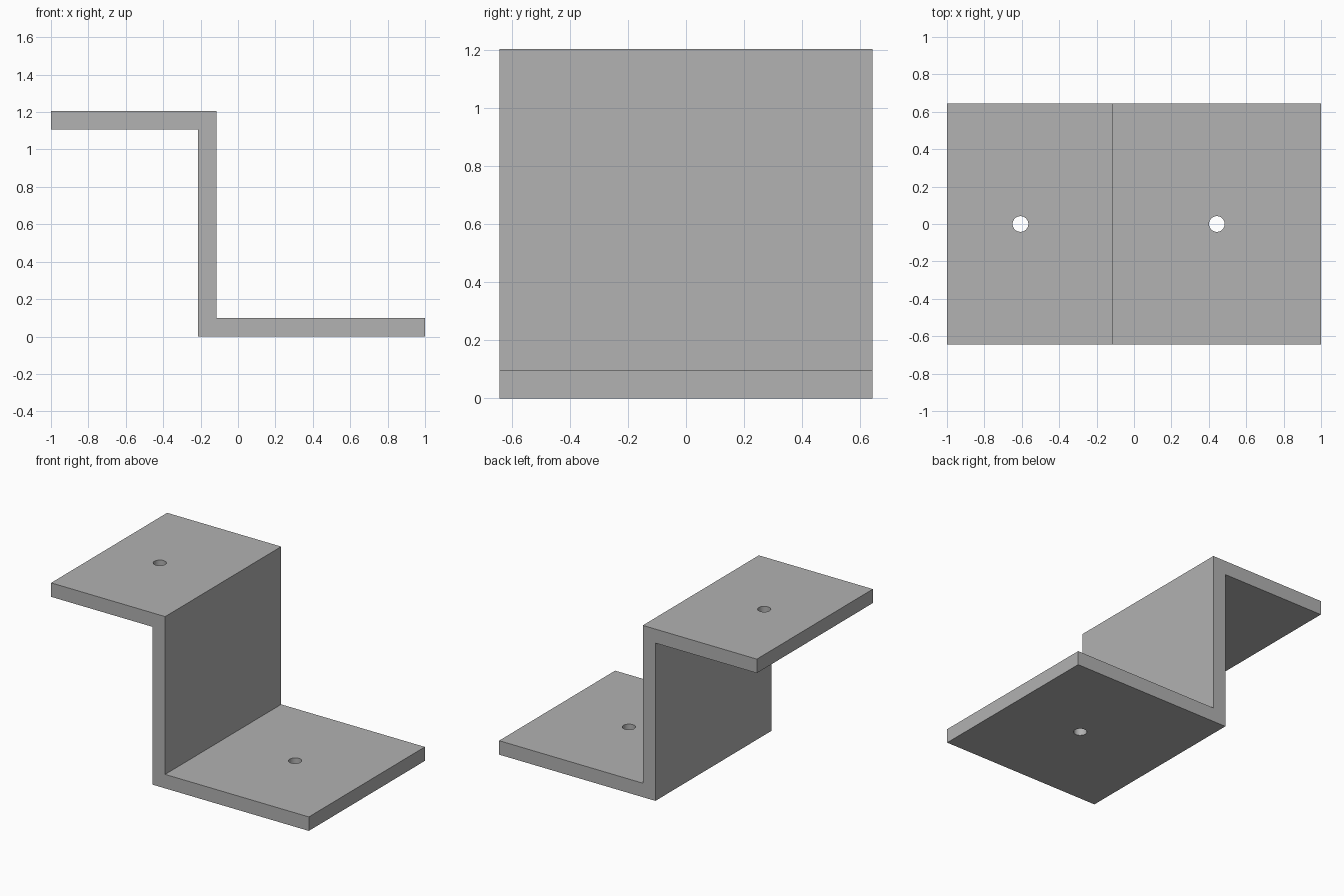
import bpy
import bmesh
import math

cube = bpy.data.objects.get("Cube")
if cube:
    bpy.data.objects.remove(cube, do_unlink=True)

HALF_WIDTH = 0.643
HEIGHT = 1.205
THICK = 0.098
WEB_LEFT = -0.213
WEB_RIGHT = WEB_LEFT + THICK
HOLE_RADIUS = 0.042

# Plain grey metal
grey = bpy.data.materials.new("grey metal")
color = (0.445, 0.445, 0.445, 1)
grey.diffuse_color = color
grey.use_nodes = True
grey.node_tree.nodes["Principled BSDF"].inputs["Base Color"].default_value = color

# Z-shaped profile, extruded front to back
profile = [
    (-1, HEIGHT - THICK), (WEB_LEFT, HEIGHT - THICK), (WEB_LEFT, 0), (1, 0),
    (1, THICK), (WEB_RIGHT, THICK), (WEB_RIGHT, HEIGHT), (-1, HEIGHT),
]
bm = bmesh.new()
face = bm.faces.new([bm.verts.new((x, -HALF_WIDTH, z)) for x, z in profile])
extruded = bmesh.ops.extrude_face_region(bm, geom=[face])["geom"]
bmesh.ops.translate(bm, vec=(0, 2 * HALF_WIDTH, 0),
                    verts=[v for v in extruded if isinstance(v, bmesh.types.BMVert)])
bmesh.ops.recalc_face_normals(bm, faces=bm.faces)
mesh = bpy.data.meshes.new("z_bracket")
bm.to_mesh(mesh)
bm.free()
mesh.materials.append(grey)
bracket = bpy.data.objects.new("z_bracket", mesh)
bpy.context.collection.objects.link(bracket)


# One round screw hole through a flange
def drill(x, z, name):
    bpy.ops.mesh.primitive_cylinder_add(vertices=48, radius=HOLE_RADIUS,
                                        depth=THICK * 3, location=(x, 0, z))
    cutter = bpy.context.object
    cutter.name = name
    cutter.data.materials.append(grey)
    cutter.hide_render = True
    mod = bracket.modifiers.new(name, 'BOOLEAN')
    mod.operation = 'DIFFERENCE'
    mod.solver = 'EXACT'
    mod.object = cutter
    bpy.context.view_layer.objects.active = bracket
    bpy.ops.object.modifier_apply(modifier=mod.name)
    bpy.data.objects.remove(cutter, do_unlink=True)


drill(-0.607, HEIGHT - THICK / 2, "upper_hole")
drill(0.443, THICK / 2, "lower_hole")

# Smooth hole walls, sharp plate edges
bpy.ops.object.select_all(action='DESELECT')
bracket.select_set(True)
bpy.context.view_layer.objects.active = bracket
bpy.ops.object.shade_smooth_by_angle(angle=math.radians(30))
